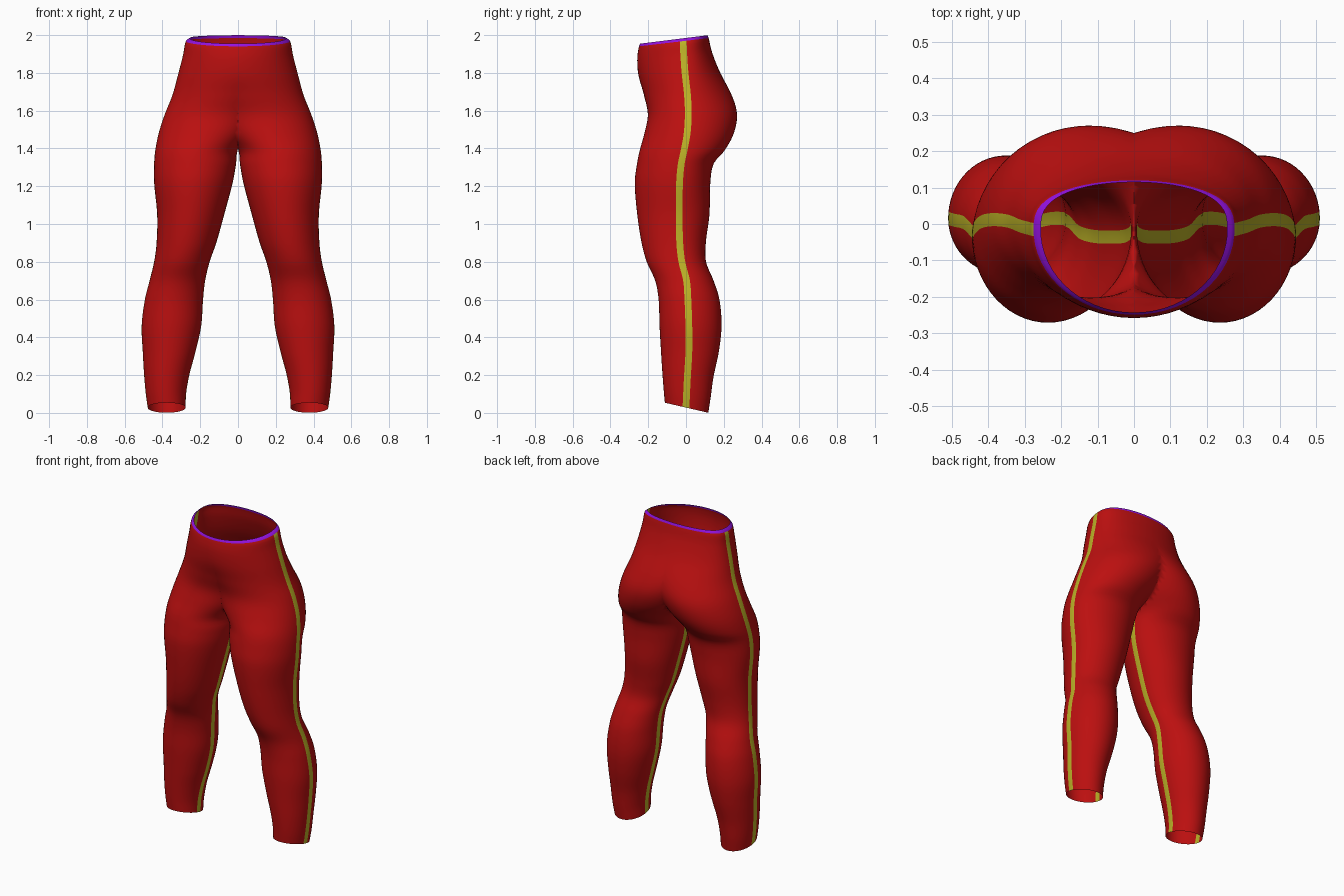
import bpy, bmesh, math

if "Cube" in bpy.data.objects:
    bpy.data.objects.remove(bpy.data.objects["Cube"])

# height, inner x, outer x, front y, back y, side-stripe y
PROFILE = [
    (0.028, 0.277, 0.478, -0.112, 0.118, 0.000),
    (0.10, 0.275, 0.488, -0.118, 0.130, 0.003),
    (0.20, 0.258, 0.497, -0.125, 0.145, 0.008),
    (0.32, 0.226, 0.504, -0.132, 0.173, 0.015),
    (0.46, 0.195, 0.510, -0.140, 0.188, 0.015),
    (0.60, 0.185, 0.493, -0.145, 0.177, 0.010),
    (0.70, 0.174, 0.468, -0.163, 0.146, 0.003),
    (0.80, 0.150, 0.444, -0.208, 0.106, -0.022),
    (0.90, 0.115, 0.431, -0.235, 0.105, -0.033),
    (1.05, 0.073, 0.428, -0.258, 0.124, -0.036),
    (1.22, 0.028, 0.444, -0.271, 0.129, -0.034),
    (1.32, 0.010, 0.444, -0.259, 0.147, -0.025),
    (1.39, 0.000, 0.438, -0.245, 0.205, -0.010),
    (1.48, -0.080, 0.420, -0.220, 0.253, 0.006),
    (1.58, -0.155, 0.388, -0.202, 0.270, 0.012),
    (1.68, -0.235, 0.348, -0.222, 0.243, 0.008),
    (1.80, -0.305, 0.315, -0.252, 0.178, -0.005),
    (1.90, -0.290, 0.290, -0.258, 0.137, -0.012),
    (1.970, -0.276, 0.276, -0.249, 0.120, -0.015),
    (1.985, -0.256, 0.256, -0.243, 0.115, -0.015),
]
QUARTER = 14      # points in each quarter of a cross-section
STRIPE = 0.018    # half width of the side stripe


def material(name, colour):
    m = bpy.data.materials.new(name)
    m.diffuse_color = (*colour, 1)
    m.use_nodes = True
    m.node_tree.nodes["Principled BSDF"].inputs["Base Color"].default_value = m.diffuse_color
    return m


def slope(i, c):
    a, b = PROFILE[max(i - 1, 0)], PROFILE[min(i + 1, len(PROFILE) - 1)]
    return (b[c] - a[c]) / (b[0] - a[0])


def sample(z):
    """Smooth curve through the profile rows."""
    i = 0
    while i < len(PROFILE) - 2 and z > PROFILE[i + 1][0]:
        i += 1
    p, q = PROFILE[i], PROFILE[i + 1]
    h = q[0] - p[0]
    t = (z - p[0]) / h
    return [(2*t**3 - 3*t*t + 1) * p[c] + (t**3 - 2*t*t + t) * h * slope(i, c)
            + (3*t*t - 2*t**3) * q[c] + (t**3 - t*t) * h * slope(i + 1, c)
            for c in range(1, 6)]


def section(z):
    """Closed half-body ring, flattened against the centre plane above the crotch."""
    inner, outer, front, back, ys = sample(z)
    cx, a = (inner + outer) / 2, (outer - inner) / 2
    top = min(max((z - 1.7) / 0.285, 0), 1)
    low = min(max((0.3 - z) / 0.272, 0), 1)
    tilt = 0.125 * top - 0.23 * low
    ring = []
    for sign, depth, power in ((1, back - ys, 1 - 0.3 * top), (-1, ys - front, 1)):
        t0 = math.asin((STRIPE / depth) ** (1 / power))
        quarter = [0] + [t0 + (math.pi/2 - t0) * k / QUARTER for k in range(QUARTER + 1)]
        half = quarter + [math.pi - t for t in reversed(quarter[:-1])]
        if sign < 0:
            half.reverse()
        for t in half[:-1]:
            x, s = cx + a * math.cos(t), max(math.sin(t), 0)
            if z > 1.385 and x < 0.0005:
                x, s = 0, math.sqrt(max(1 - (cx / a) ** 2, 0))
            y = ys + sign * depth * s ** power
            ring.append((x, y, z + tilt * y))
    return ring


# Half of the trousers, lofted from ankle to waist
heights = [0.028 + (1.97 - 0.028) * k / 96 for k in range(97)] + [1.978, 1.985]
bm = bmesh.new()
rings = [[bm.verts.new(p) for p in section(z)] for z in heights]
n = len(rings[0])
half = n // 2
stripe_columns = {0, n - 1, half - 1, half}
for r in range(len(rings) - 1):
    lo, hi = rings[r], rings[r + 1]
    for i in range(n):
        j = (i + 1) % n
        quad = (lo[i], lo[j], hi[j], hi[i])
        if all(v.co.x < 1e-5 for v in quad):
            continue                      # leave the inside of the hips open
        f = bm.faces.new(quad)
        f.smooth = True
        if r >= 96:
            f.material_index = 2          # waist trim
        elif i in stripe_columns and not (heights[r] > 1.36 and 0 < i < n - 1):
            f.material_index = 1          # side and inseam stripes
bmesh.ops.remove_doubles(bm, verts=bm.verts, dist=1e-5)
bmesh.ops.delete(bm, geom=[v for v in bm.verts if not v.link_faces], context='VERTS')

mesh = bpy.data.meshes.new("trousers")
bm.to_mesh(mesh)
bm.free()
mesh.materials.append(material("red cloth", (0.50, 0.005, 0.005)))
mesh.materials.append(material("yellow stripe", (0.50, 0.44, 0.02)))
mesh.materials.append(material("purple trim", (0.30, 0.006, 0.75)))
trousers = bpy.data.objects.new("trousers", mesh)
bpy.context.collection.objects.link(trousers)

# Mirror to the other leg
mirror = trousers.modifiers.new("mirror", 'MIRROR')
mirror.use_mirror_merge = True
mirror.merge_threshold = 0.0005
